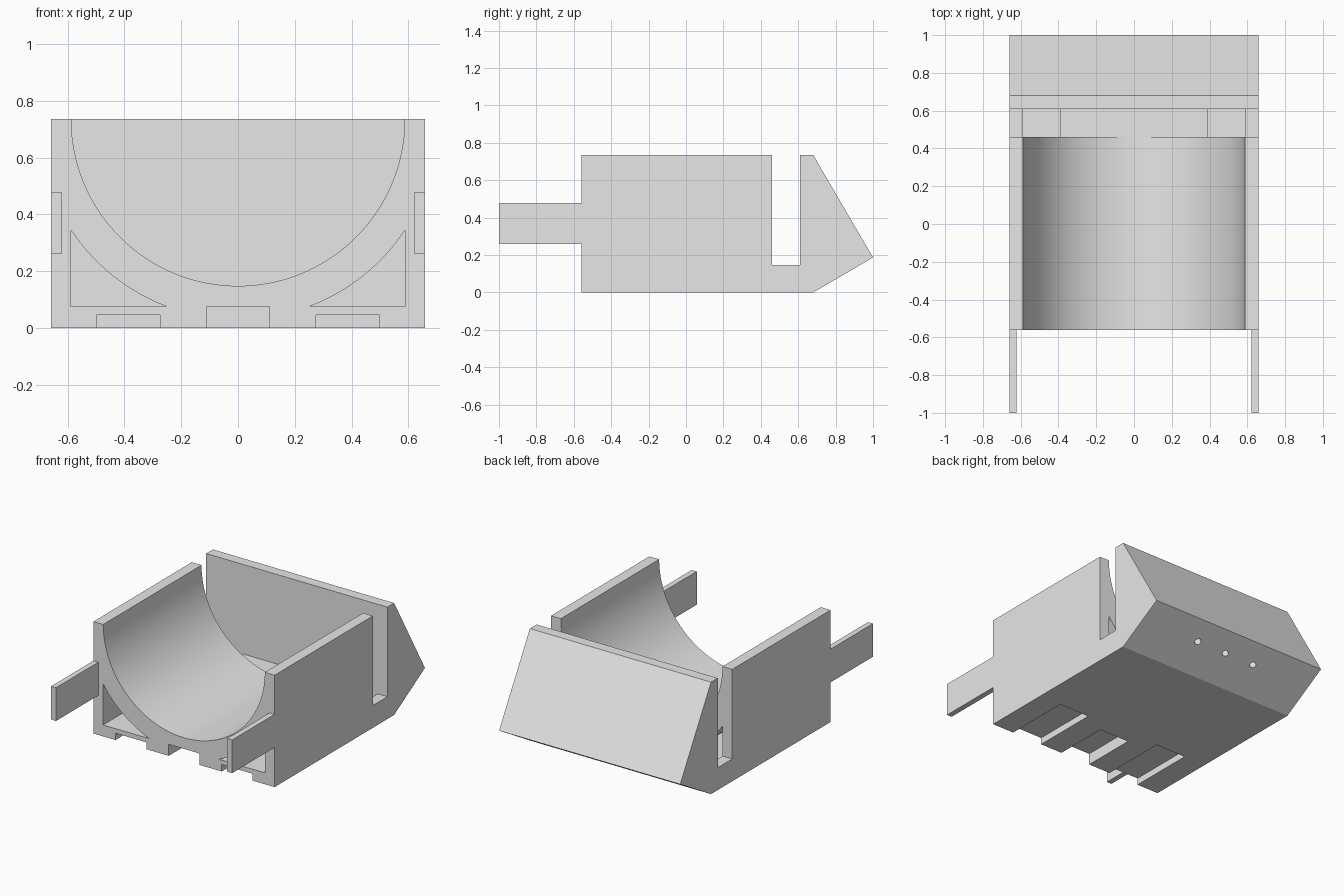
import bpy, bmesh
from math import sin, cos, asin, acos, pi
from mathutils import Vector

cube = bpy.data.objects.get("Cube")
if cube:
    bpy.data.objects.remove(cube, do_unlink=True)

grey = bpy.data.materials.new("plain grey")
grey.use_nodes = True
grey.diffuse_color = (0.8, 0.8, 0.8, 1)
grey.node_tree.nodes["Principled BSDF"].inputs["Base Color"].default_value = (0.8, 0.8, 0.8, 1)


def prism(name, points, direction):
    """Extrude a closed outline of 3D points along a direction."""
    bm = bmesh.new()
    face = bm.faces.new([bm.verts.new(p) for p in points])
    moved = bmesh.ops.extrude_face_region(bm, geom=[face])["geom"]
    bmesh.ops.translate(bm, vec=Vector(direction),
                        verts=[v for v in moved if isinstance(v, bmesh.types.BMVert)])
    bmesh.ops.recalc_face_normals(bm, faces=bm.faces)
    mesh = bpy.data.meshes.new(name)
    bm.to_mesh(mesh)
    bm.free()
    mesh.materials.append(grey)
    obj = bpy.data.objects.new(name, mesh)
    bpy.context.collection.objects.link(obj)
    return obj


def along_y(name, outline, y0, y1):
    return prism(name, [(x, y0, z) for x, z in outline], (0, y1 - y0, 0))


def rect(x0, x1, z0, z1):
    return [(x0, z0), (x1, z0), (x1, z1), (x0, z1)]


def cut(target, cutter):
    bpy.context.view_layer.objects.active = target
    mod = target.modifiers.new("cut", 'BOOLEAN')
    mod.operation = 'DIFFERENCE'
    mod.solver = 'EXACT'
    mod.object = cutter
    bpy.ops.object.modifier_apply(modifier=mod.name)
    bpy.data.objects.remove(cutter, do_unlink=True)


HALF, TOP, FRONT = 0.658, 0.735, -0.56
SLOT_FRONT, SLOT_BACK, SLOT_FLOOR = 0.46, 0.61, 0.147

# Body: side outline with the cross slot and pointed rear
side = [(FRONT, 0), (0.68, 0), (1, 0.187), (0.68, TOP), (SLOT_BACK, TOP),
        (SLOT_BACK, SLOT_FLOOR), (SLOT_FRONT, SLOT_FLOOR), (SLOT_FRONT, TOP), (FRONT, TOP)]
body = prism("cradle_body", [(-HALF, y, z) for y, z in side], (2 * HALF, 0, 0))

# Half-round trough
R = 0.587
arc = [(R * cos(a), TOP + R * sin(a)) for a in (pi + pi * i / 64 for i in range(65))]
cut(body, along_y("trough_cutter", arc + [(R, 1), (-R, 1)], FRONT - 0.1, SLOT_FRONT + 0.02))

# Curved triangular pockets under the trough, running back to the slot
P, WALL, FLOOR = 0.706, 0.588, 0.075
start, end = -acos(WALL / P), -pi + acos(-1) - asin((TOP - FLOOR) / P)
curve = [(P * cos(a), TOP + P * sin(a))
         for a in (start + (end - start) * i / 16 for i in range(17))]
for s in (-1, 1):
    outline = [(s * x, z) for x, z in curve + [(WALL, FLOOR)]]
    cut(body, along_y("pocket_cutter", outline, FRONT - 0.1, SLOT_BACK))

# Short grooves in the underside
for x, half, depth, back in ((-0.386, 0.112, 0.045, -0.11), (0, 0.111, 0.075, -0.19),
                             (0.386, 0.112, 0.045, -0.11)):
    cut(body, along_y("groove_cutter", rect(x - half, x + half, -0.1, depth), FRONT - 0.1, back))

# Row of small holes in the lower rear slope
inward = Vector((0, -0.187, 0.32)).normalized()
slope = Vector((0, 0.32, 0.187)).normalized()
for x in (-0.22, 0, 0.22):
    centre = Vector((x, 0.872, 0.112)) - inward * 0.05
    ring = [centre + 0.021 * (Vector((cos(a), 0, 0)) + slope * sin(a))
            for a in (2 * pi * i / 24 for i in range(24))]
    cut(body, prism("hole_cutter", ring, inward * 0.2))

# Forward arms, flush with the outer walls
for name, s in (("left_arm", 1), ("right_arm", -1)):
    along_y(name, rect(min(s * 0.622, s * HALF), max(s * 0.622, s * HALF), 0.26, 0.478), -1, FRONT)

# Smooth the curved cuts, keep the edges sharp
bpy.ops.object.select_all(action='DESELECT')
body.select_set(True)
bpy.context.view_layer.objects.active = body
bpy.ops.object.shade_smooth_by_angle(angle=pi / 9)
